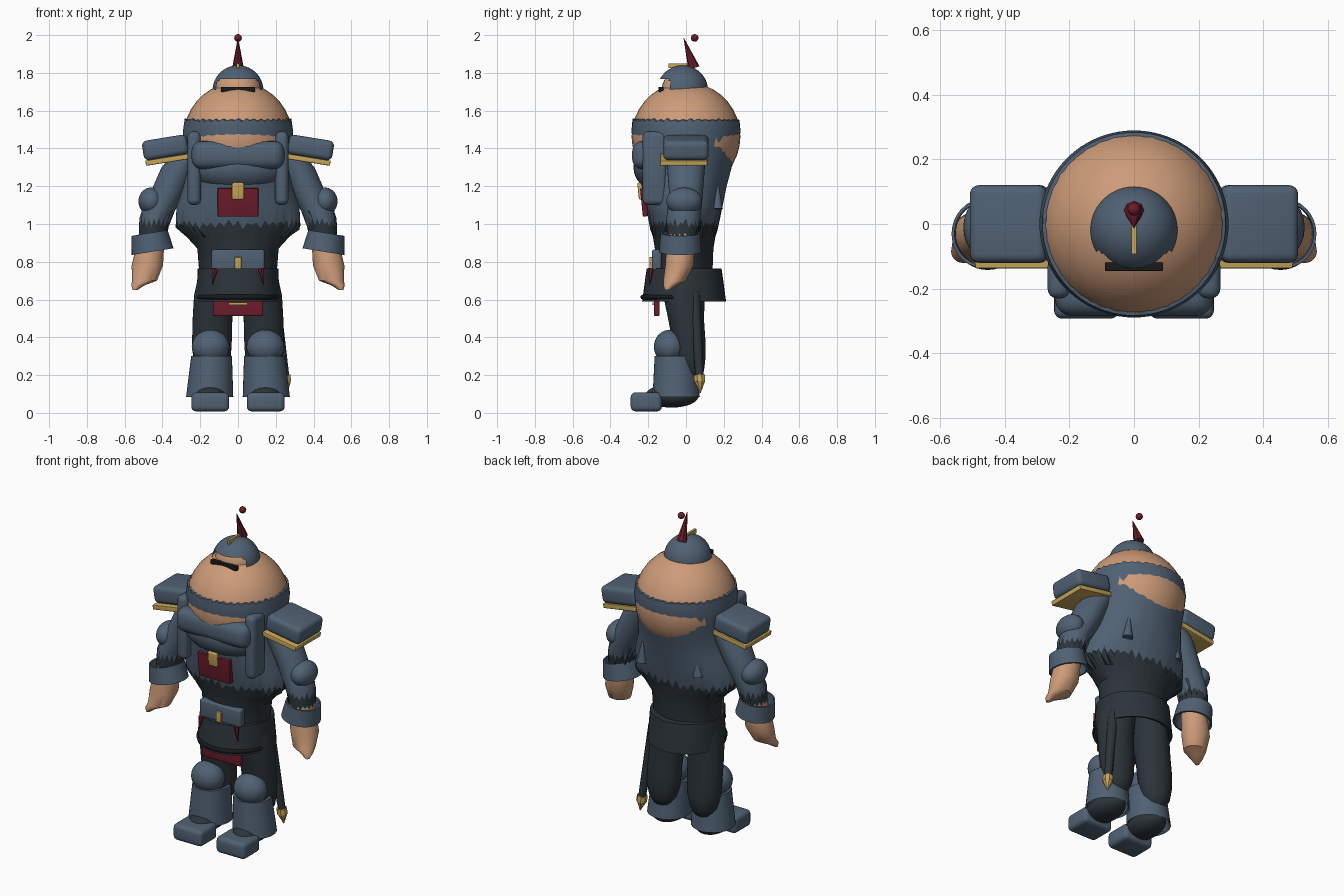
import bpy, bmesh, math, random
from mathutils import Vector

random.seed(4)
cube = bpy.data.objects.get("Cube")
if cube:
    bpy.data.objects.remove(cube, do_unlink=True)


def material(name, rgb):
    m = bpy.data.materials.new(name)
    m.use_nodes = True
    m.diffuse_color = (*rgb, 1)
    bsdf = next(n for n in m.node_tree.nodes if n.type == 'BSDF_PRINCIPLED')
    bsdf.inputs["Base Color"].default_value = (*rgb, 1)
    return m


steel = material("steel_blue", (0.08, 0.12, 0.172))
skin = material("tan_skin", (0.61, 0.33, 0.19))
dark = material("dark_cloth", (0.025, 0.034, 0.042))
red = material("deep_red", (0.15, 0.012, 0.024))
gold = material("gold", (0.57, 0.38, 0.1))
black = material("black", (0.009, 0.01, 0.011))
parts = []


def finish(bm, name, mats, loc=(0, 0, 0), rot=(0, 0, 0)):
    bmesh.ops.recalc_face_normals(bm, faces=bm.faces)
    mesh = bpy.data.meshes.new(name)
    bm.to_mesh(mesh)
    bm.free()
    for m in mats:
        mesh.materials.append(m)
    ob = bpy.data.objects.new(name, mesh)
    ob.location, ob.rotation_euler = loc, rot
    bpy.context.collection.objects.link(ob)
    parts.append(ob)
    return ob


def tube(name, rings, mats, loc=(0, 0, 0), rot=(0, 0, 0), seg=40, loop=False):
    """Horizontal rings (x, y, z, rx, ry[, jag]); one material, or one per band."""
    bm = bmesh.new()
    rows = []
    for x, y, z, rx, ry, *jag in rings:
        row = []
        for i in range(seg):
            a = math.tau * i / seg
            dz = jag[0] * (1 if i % 2 else -1) * random.uniform(0.1, 1) if jag else 0
            row.append(bm.verts.new((x + rx * math.cos(a), y + ry * math.sin(a), z + dz)))
        rows.append(row)
    used = list(dict.fromkeys(mats))
    for b, (lo, hi) in enumerate(zip(rows, rows[1:] + rows[:1] if loop else rows[1:])):
        for i in range(seg):
            j = (i + 1) % seg
            f = bm.faces.new((lo[i], lo[j], hi[j], hi[i]))
            f.material_index = used.index(mats[min(b, len(mats) - 1)])
    if not loop:
        for row, m in ((rows[0], mats[0]), (rows[-1], mats[-1])):
            bm.faces.new(row).material_index = used.index(m)
    return finish(bm, name, used, loc, rot)


def box(name, loc, size, mat, bevel=0.0, rot=(0, 0, 0)):
    bm = bmesh.new()
    bmesh.ops.create_cube(bm, size=1)
    bmesh.ops.scale(bm, vec=size, verts=bm.verts)
    if bevel:
        bmesh.ops.bevel(bm, geom=bm.edges[:], offset=bevel, segments=4,
                        profile=0.5, affect='EDGES')
    return finish(bm, name, [mat], loc, rot)


def ball(name, loc, size, mat):
    bm = bmesh.new()
    bmesh.ops.create_uvsphere(bm, u_segments=32, v_segments=18, radius=1)
    bmesh.ops.scale(bm, vec=size, verts=bm.verts)
    return finish(bm, name, [mat], loc)


def rod(name, start, end, r1, r2, mat, seg=24):
    start, end = Vector(start), Vector(end)
    d = end - start
    bm = bmesh.new()
    bmesh.ops.create_cone(bm, cap_ends=True, segments=seg, radius1=r1, radius2=r2,
                          depth=d.length)
    return finish(bm, name, [mat], (start + end) / 2, d.to_track_quat('Z', 'Y').to_euler())


# Body: dark waist and steel tunic with ragged hems
tube("body", [(0, -0.01, 0.74, 0.205, 0.15), (0, -0.01, 0.87, 0.215, 0.155),
              (0, -0.01, 0.93, 0.27, 0.165), (0, -0.01, 1.0, 0.33, 0.18, 0.03),
              (0, -0.01, 1.1, 0.325, 0.205), (0, -0.01, 1.2, 0.295, 0.225),
              (0, -0.005, 1.3, 0.28, 0.247), (0, 0, 1.4, 0.285, 0.273),
              (0, 0, 1.49, 0.292, 0.289), (0, 0, 1.55, 0.283, 0.283, 0.009),
              (0, 0, 1.555, 0.26, 0.26)], [dark] * 3 + [steel], seg=84)
ball("head", (0, 0, 1.463), (0.288, 0.288, 0.288), skin)

# Helmet: dome with a cut-away front over the face, visor, crest and plume
bm = bmesh.new()
bmesh.ops.create_uvsphere(bm, u_segments=48, v_segments=32, radius=0.135)
centres = [(f, f.calc_center_median()) for f in bm.faces]
cut = [f for f, c in centres if c.z < -0.012 or (c.y < -0.07 and c.z < 0.065)]
bmesh.ops.delete(bm, geom=cut, context='FACES')
finish(bm, "helmet", [steel], (0, -0.018, 1.705))
ball("face", (0, -0.015, 1.7), (0.122, 0.115, 0.125), skin)
box("visor", (0, -0.132, 1.713), (0.18, 0.026, 0.026), black, 0.004)
box("helmet_crest", (0, -0.042, 1.838), (0.014, 0.1, 0.026), gold)
rod("plume", (0, 0.042, 1.825), (0, -0.012, 1.985), 0.031, 0.001, red, 8)
ball("plume_ball", (0, 0.046, 1.985), (0.02, 0.02, 0.02), red)

# Chest padding and badge
box("chest_yoke", (0, -0.19, 1.365), (0.49, 0.19, 0.15), steel, 0.055)
ball("chest_pad", (0, -0.13, 1.3), (0.26, 0.148, 0.132), steel)
box("chest_plate", (0, -0.222, 1.115), (0.215, 0.028, 0.15), red, 0.003, (0.1, 0, 0))
box("chest_clasp", (0, -0.236, 1.175), (0.062, 0.035, 0.09), gold, 0.008, (0.1, 0, 0))

# Skirt, hem and belt
tube("skirt", [(0, -0.01, 0.59, 0.222, 0.222), (0, -0.01, 0.68, 0.217, 0.21),
               (0, -0.01, 0.765, 0.213, 0.198), (0, -0.01, 0.765, 0.19, 0.16),
               (0, -0.01, 0.6, 0.2, 0.195)], [dark], loop=True)
curve = bpy.data.curves.new("skirt_hem", 'CURVE')
curve.dimensions = '3D'
curve.bevel_depth = 0.013
curve.use_fill_caps = True
spline = curve.splines.new('POLY')
spline.points.add(24)
for i, p in enumerate(spline.points):
    a = math.pi * (0.97 + 1.06 * i / 24)
    p.co = (0.213 * math.cos(a), -0.01 + 0.218 * math.sin(a), 0.613, 1)
curve.materials.append(black)
hem = bpy.data.objects.new("skirt_hem", curve)
bpy.context.collection.objects.link(hem)

box("belt_buckle", (0, -0.155, 0.81), (0.28, 0.05, 0.11), steel, 0.012)
box("buckle_pin", (0, -0.182, 0.79), (0.035, 0.022, 0.07), gold, 0.003)
box("loincloth", (0, -0.155, 0.56), (0.265, 0.03, 0.095), red, 0.008)
box("loincloth_trim", (0, -0.172, 0.578), (0.1, 0.012, 0.014), gold)

# Paired parts
for side, s in (("left", 1), ("right", -1)):
    def n(part):
        return side + "_" + part

    # Strap over the chest and toggle on the back
    box(n("strap"), (s * 0.232, -0.165, 1.295), (0.07, 0.13, 0.39), steel, 0.03)
    rod(n("back_toggle"), (s * 0.185, 0.155 + s * 0.01, 1.08),
        (s * 0.175, 0.155 + s * 0.01, 1.22), 0.03, 0.006, steel)

    # Shoulder guard
    tilt = (0, s * 0.16, 0)
    box(n("shoulder_guard"), (s * 0.385, 0, 1.405), (0.24, 0.24, 0.105), steel, 0.028, tilt)
    box(n("shoulder_trim"), (s * 0.375, -0.012, 1.34), (0.23, 0.25, 0.028), gold, 0.004, tilt)

    # Sleeve with ragged cuff, elbow, bracer, bare hand
    tube(n("sleeve"), [(s * 0.456, -0.025, 0.9, 0.072, 0.075),
                       (s * 0.452, -0.02, 0.94, 0.074, 0.08, 0.018),
                       (s * 0.445, -0.015, 1.005, 0.078, 0.088, 0.03),
                       (s * 0.422, -0.01, 1.07, 0.088, 0.09),
                       (s * 0.37, 0, 1.17, 0.092, 0.09),
                       (s * 0.31, 0, 1.3, 0.095, 0.1),
                       (s * 0.22, 0, 1.42, 0.08, 0.09)],
         [skin, dark, steel], seg=36)
    ball(n("elbow_guard"), (s * 0.46, -0.01, 1.12), (0.067, 0.094, 0.073), steel)
    tube(n("bracer"), [(0, 0, -0.05, 0.112, 0.112), (0, 0, 0.05, 0.097, 0.105),
                       (0, 0, 0.05, 0.088, 0.095), (0, 0, -0.05, 0.1, 0.1)], [steel],
         loc=(s * 0.46, -0.03, 0.903), rot=(0, s * 0.16, 0), loop=True)
    tube(n("hand"), [(s * 0.545, -0.1, 0.65, 0.012, 0.012), (s * 0.53, -0.085, 0.675, 0.035, 0.035),
                     (s * 0.495, -0.06, 0.7, 0.066, 0.06), (s * 0.48, -0.035, 0.78, 0.083, 0.075),
                     (s * 0.47, -0.03, 0.85, 0.077, 0.075),
                     (s * 0.456, -0.025, 0.92, 0.07, 0.07)], [skin])

    # Leg: rounded trousers, knee guard, open shin guard, shoe
    tube(n("trouser"), [(s * 0.14, 0.015, 0.15, 0.025, 0.025), (s * 0.14, 0.018, 0.175, 0.06, 0.055),
                        (s * 0.14, 0.02, 0.22, 0.085, 0.075), (s * 0.138, 0.02, 0.29, 0.1, 0.083),
                        (s * 0.138, 0.015, 0.38, 0.105, 0.088),
                        (s * 0.135, 0.0, 0.5, 0.105, 0.095), (s * 0.125, -0.01, 0.62, 0.108, 0.11),
                        (s * 0.11, -0.01, 0.75, 0.095, 0.12)], [dark])
    ball(n("knee_guard"), (s * 0.145, -0.085, 0.35), (0.1, 0.085, 0.09), steel)
    tube(n("shin_guard"), [(s * 0.15, -0.052, 0.085, 0.125, 0.125),
                           (s * 0.14, -0.058, 0.3, 0.108, 0.108),
                           (s * 0.14, -0.058, 0.3, 0.09, 0.09),
                           (s * 0.15, -0.052, 0.095, 0.115, 0.115)], [steel], loop=True)
    ball(n("shoe"), (s * 0.147, -0.075, 0.09), (0.092, 0.142, 0.062), dark)
    box(n("toe_cap"), (s * 0.147, -0.21, 0.058), (0.2, 0.165, 0.1), steel, 0.025)

    # Small red tassel at the top of the skirt
    rod(n("tassel"), (s * 0.12, -0.186, 0.765), (s * 0.135, -0.193, 0.68), 0.016, 0.002, red, 6)

# Scabbard on the left hip
rod("scabbard", (0.19, 0.045, 0.64), (0.25, 0.072, 0.19), 0.03, 0.022, dark, 12)
rod("scabbard_collar", (0.248, 0.071, 0.2), (0.253, 0.073, 0.165), 0.031, 0.031, gold, 8)
rod("scabbard_tip", (0.253, 0.073, 0.165), (0.26, 0.076, 0.105), 0.029, 0.002, gold, 8)

# Smooth shading with sharp edges kept
bpy.ops.object.select_all(action='DESELECT')
for ob in parts:
    ob.select_set(True)
bpy.context.view_layer.objects.active = parts[0]
bpy.ops.object.shade_smooth_by_angle(angle=math.radians(35))
